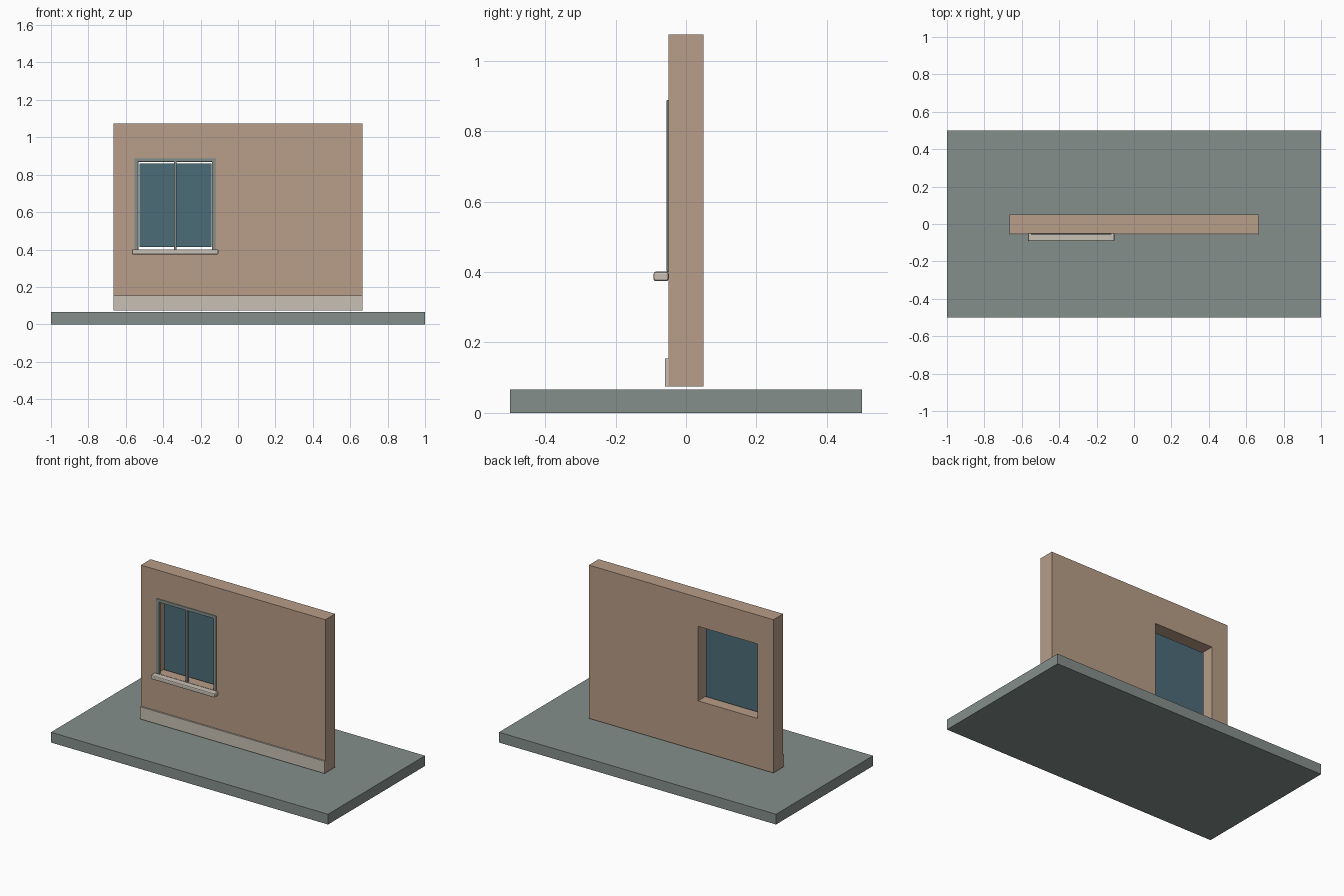
import bpy, bmesh

if "Cube" in bpy.data.objects:
    bpy.data.objects.remove(bpy.data.objects["Cube"])


def material(name, rgb):
    m = bpy.data.materials.new(name)
    m.diffuse_color = (*rgb, 1)
    m.use_nodes = True
    m.node_tree.nodes["Principled BSDF"].inputs["Base Color"].default_value = m.diffuse_color
    return m


TAN = material("tan plaster", (0.479, 0.337, 0.246))
GREY = material("grey green", (0.235, 0.275, 0.262))
STONE = material("pale stone", (0.578, 0.527, 0.456))
GLASS = material("blue glass", (0.072, 0.150, 0.188))


def finish(bm, name, mat, bevel=0):
    bmesh.ops.recalc_face_normals(bm, faces=bm.faces)
    me = bpy.data.meshes.new(name)
    bm.to_mesh(me)
    bm.free()
    me.materials.append(mat)
    ob = bpy.data.objects.new(name, me)
    bpy.context.collection.objects.link(ob)
    if bevel:
        b = ob.modifiers.new("bevel", 'BEVEL')
        b.width = bevel
        b.segments = 2
    return ob


def box(name, x, y, z, mat, bevel=0):
    bm = bmesh.new()
    bmesh.ops.create_cube(bm, size=1)
    for v in bm.verts:
        v.co = [(a + b) / 2 + c * (b - a) for (a, b), c in zip((x, y, z), v.co)]
    return finish(bm, name, mat, bevel)


def wall_with_opening(name, x, y, z, hole_x, hole_z, mat):
    bm = bmesh.new()

    def ring(xs, zs, depth):
        return [bm.verts.new((xs[i], depth, zs[j])) for i, j in ((0, 0), (1, 0), (1, 1), (0, 1))]

    # Outer front, inner front, inner back, outer back, joined into a loop
    rings = [ring(x, z, y[0]), ring(hole_x, hole_z, y[0]),
             ring(hole_x, hole_z, y[1]), ring(x, z, y[1])]
    for k in range(4):
        a, b = rings[k], rings[(k + 1) % 4]
        for i in range(4):
            j = (i + 1) % 4
            bm.faces.new((a[i], a[j], b[j], b[i]))
    return finish(bm, name, mat)


# Ground slab, wall and skirting
box("ground_slab", (-1, 1), (-0.5, 0.5), (0, 0.067), GREY)
wall_with_opening("wall", (-0.666, 0.666), (-0.05, 0.05), (0.075, 1.075),
                  (-0.55, -0.123), (0.40, 0.886), TAN)
box("wall_plinth", (-0.666, 0.666), (-0.06, -0.05), (0.075, 0.155), STONE)

# Window: recessed pane, frame bars flush with the outside, stone sill
box("window_pane", (-0.527, -0.143), (-0.01, 0.0), (0.414, 0.86), GLASS)
FRAME_Y = (-0.055, -0.035)
for name, x0, x1 in (("frame_left", -0.553, -0.533), ("frame_right", -0.14, -0.12),
                     ("frame_mullion", -0.342, -0.328)):
    box(name, (x0, x1), FRAME_Y, (0.40, 0.875), GREY, 0.002)
box("frame_top", (-0.553, -0.12), FRAME_Y, (0.869, 0.889), GREY, 0.002)
box("window_sill", (-0.567, -0.105), (-0.092, -0.05), (0.374, 0.401), STONE, 0.006)
